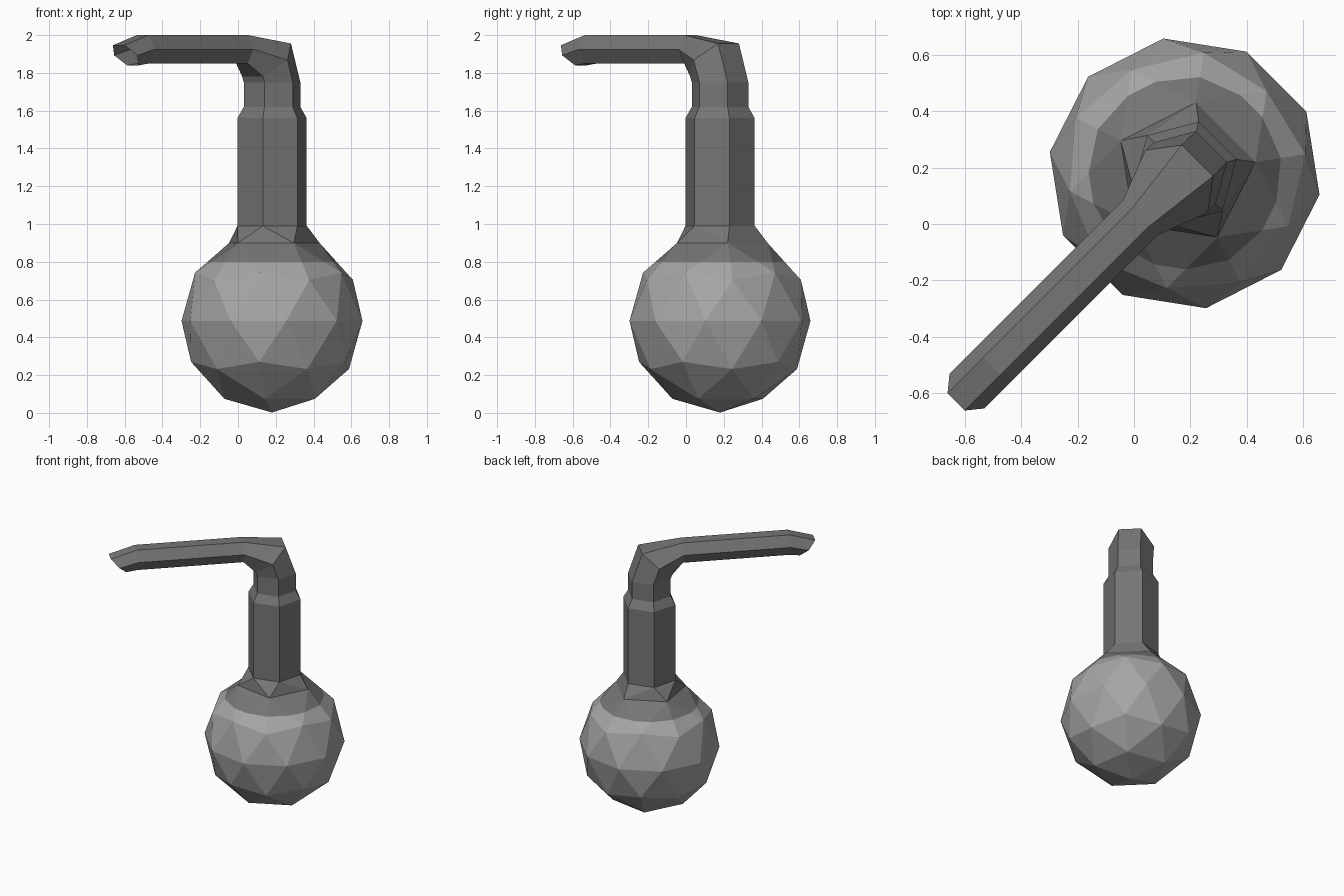
import bpy, bmesh, math
from mathutils import Vector, Matrix

if "Cube" in bpy.data.objects:
    bpy.data.objects.remove(bpy.data.objects["Cube"])

CX, CZ, R = 0.18, 0.487, 0.485      # bulb centre and radius
FILL = 0.80                         # height of the colour change


def material(name, v):
    m = bpy.data.materials.new(name)
    m.diffuse_color = (v, v, v, 1)
    m.use_nodes = True
    m.node_tree.nodes["Principled BSDF"].inputs["Base Color"].default_value = m.diffuse_color
    return m


bm = bmesh.new()

# Bulb: low-poly icosphere, opened at the top
bmesh.ops.create_icosphere(
    bm, subdivisions=2, radius=R,
    matrix=Matrix.Translation((CX, CX, CZ)) @ Matrix.Rotation(math.radians(9), 4, 'Z'))
pole = max(bm.verts, key=lambda v: v.co.z)
rim = [e.other_vert(pole) for e in pole.link_edges]
rim.sort(key=lambda v: math.atan2(v.co.y - CX, v.co.x - CX) % math.tau)
bmesh.ops.delete(bm, geom=[pole], context='VERTS')

# Neck and spout: hexagonal rings along the diagonal plane
DIAG = Vector((1, 1, 0)).normalized()
SIDE = Vector((-1, 1, 0)).normalized()
UP = Vector((0, 0, 1))


def ring(s, z, tilt, r):
    t = math.radians(tilt)
    u = DIAG * math.cos(t) + UP * math.sin(t)
    c = DIAG * s + UP * z
    angles = [math.radians(-30 + 60 * k) for k in range(6)]
    return [bm.verts.new(c + r * (math.cos(a) * u + math.sin(a) * SIDE)) for a in angles]


# distance along diagonal, height, tilt, radius
path = [(0.255, 0.99, 0, 0.19), (0.255, 1.56, 0, 0.19),
        (0.255, 1.62, 0, 0.155), (0.255, 1.75, 0, 0.155),
        (0.214, 1.868, 40, 0.157), (0.03, 1.925, 90, 0.087),
        (-0.713, 1.925, 90, 0.087), (-0.84, 1.893, 135, 0.087)]
rings = [ring(*p) for p in path]
for a, b in zip(rings, rings[1:]):
    for k in range(6):
        n = (k + 1) % 6
        bm.faces.new((a[k], a[n], b[n], b[k]))

# Collar: zip the five-sided bulb opening to the six-sided neck
i = j = 0
while i < 5 or j < 6:
    p, h = rim[i % 5], rings[0][j % 6]
    if j >= 6 or (i < 5 and 9 + 72 * (i + 1) < 15 + 60 * (j + 1)):
        i += 1
        bm.faces.new((p, rim[i % 5], h))
    else:
        j += 1
        bm.faces.new((p, rings[0][j % 6], h))

# Level line between the two colours
bmesh.ops.bisect_plane(bm, geom=bm.verts[:] + bm.edges[:] + bm.faces[:],
                       plane_co=(0, 0, FILL), plane_no=(0, 0, 1))
bmesh.ops.recalc_face_normals(bm, faces=bm.faces[:])
for f in bm.faces:
    f.smooth = False
    f.material_index = 1 if f.calc_center_median().z < FILL else 0

mesh = bpy.data.meshes.new("bent_neck_flask")
bm.to_mesh(mesh)
bm.free()
mesh.materials.append(material("dark_grey", 0.18))
mesh.materials.append(material("light_grey", 0.38))
bpy.context.collection.objects.link(bpy.data.objects.new("bent_neck_flask", mesh))
